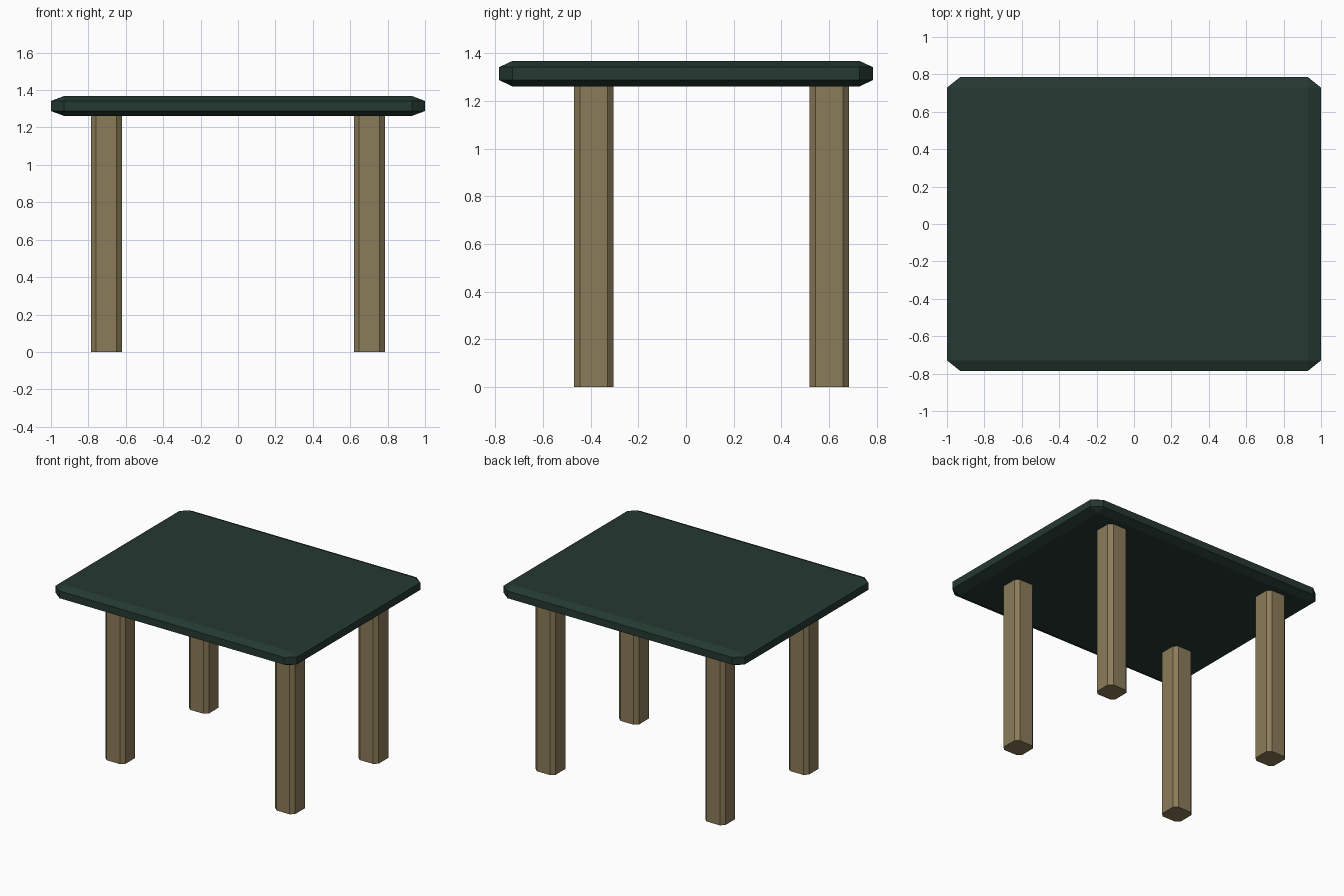
import bpy, bmesh
from math import copysign

if "Cube" in bpy.data.objects:
    bpy.data.objects.remove(bpy.data.objects["Cube"])


def material(name, color):
    mat = bpy.data.materials.new(name)
    mat.diffuse_color = (*color, 1)
    mat.use_nodes = True
    mat.node_tree.nodes["Principled BSDF"].inputs["Base Color"].default_value = mat.diffuse_color
    return mat


def chamfered_box(name, center, half, inset, mat, vertical_only=False):
    """Box with single-facet chamfers whose width is set per axis."""
    bm = bmesh.new()
    bmesh.ops.create_cube(bm, size=2)
    edges = [e for e in bm.edges
             if not vertical_only or abs(e.verts[0].co.z - e.verts[1].co.z) > 1]
    bmesh.ops.bevel(bm, geom=edges, offset=0.5, offset_type='OFFSET',
                    segments=1, profile=0.5, affect='EDGES')
    # Outer coordinates go to the full half size, chamfered ones to the inset
    for v in bm.verts:
        for i in range(3):
            size = half[i] if abs(v.co[i]) > 0.75 else half[i] - inset[i]
            v.co[i] = copysign(size, v.co[i])
    bmesh.ops.recalc_face_normals(bm, faces=bm.faces)
    mesh = bpy.data.meshes.new(name)
    bm.to_mesh(mesh)
    bm.free()
    mesh.materials.append(mat)
    obj = bpy.data.objects.new(name, mesh)
    obj.location = center
    bpy.context.collection.objects.link(obj)
    return obj


green = material("dark_green", (0.018, 0.040, 0.032))
wood = material("wood", (0.26, 0.20, 0.10))

# Table top
chamfered_box("table_top", (0, 0, 1.315), (1.0, 0.785, 0.053),
              (0.07, 0.056, 0.026), green)

# Legs, set slightly towards the back
for row, y in (("front", -0.387), ("back", 0.601)):
    for side, x in (("left", -0.704), ("right", 0.702)):
        chamfered_box(f"{row}_{side}_leg", (x, y, 0.64), (0.083, 0.083, 0.64),
                      (0.028, 0.026, 0), wood, vertical_only=True)
